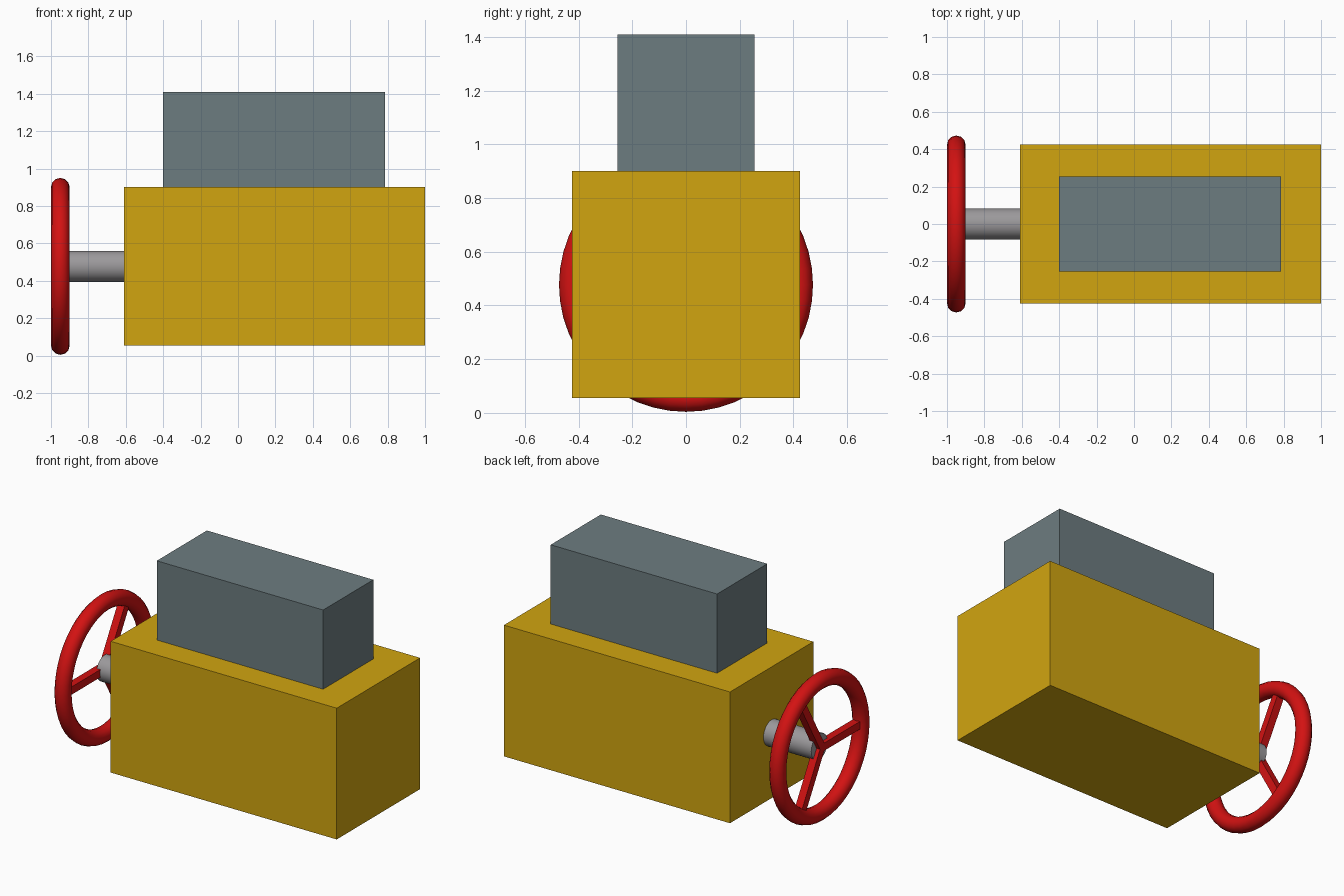
import bpy, math
from mathutils import Vector

if "Cube" in bpy.data.objects:
    bpy.data.objects.remove(bpy.data.objects["Cube"])


def material(name, rgb):
    m = bpy.data.materials.new(name)
    m.diffuse_color = (*rgb, 1)
    m.use_nodes = True
    m.node_tree.nodes["Principled BSDF"].inputs["Base Color"].default_value = m.diffuse_color
    return m


yellow = material("yellow", (0.64, 0.375, 0.005))
slate = material("slate grey", (0.152, 0.202, 0.216))
red = material("red", (0.65, 0.006, 0.006))
steel = material("steel grey", (0.33, 0.32, 0.33))


def finish(name, mat, smooth=False):
    ob = bpy.context.object
    ob.name = name
    ob.data.materials.append(mat)
    if smooth:
        bpy.ops.object.shade_smooth_by_angle(angle=math.radians(40))
    return ob


def box(name, lo, hi, mat):
    lo, hi = Vector(lo), Vector(hi)
    bpy.ops.mesh.primitive_cube_add(size=1, location=(lo + hi) / 2)
    bpy.context.object.scale = hi - lo
    return finish(name, mat)


# Main body and the upper block
box("valve_body", (-0.61, -0.424, 0.055), (1.0, 0.424, 0.90), yellow)
box("upper_block", (-0.40, -0.255, 0.90), (0.785, 0.255, 1.41), slate)

# Shaft from the body to the wheel centre
cx, cz = -0.95, 0.477
bpy.ops.mesh.primitive_cylinder_add(vertices=32, radius=0.083, depth=0.35,
                                    location=(cx + 0.175, 0, cz),
                                    rotation=(0, math.pi / 2, 0))
finish("shaft", steel, True)

# Hand wheel rim
bpy.ops.mesh.primitive_torus_add(major_segments=48, minor_segments=12,
                                 major_radius=0.423, minor_radius=0.05,
                                 location=(cx, 0, cz),
                                 rotation=(0, math.pi / 2, 0))
finish("wheel_rim", red, True)

# Three spokes, the first pointing to the front
length = 0.423
for i in range(3):
    a = math.pi + i * math.tau / 3
    bpy.ops.mesh.primitive_cube_add(
        size=1, rotation=(a, 0, 0),
        location=(cx, math.cos(a) * length / 2, cz + math.sin(a) * length / 2))
    bpy.context.object.scale = (0.05, length, 0.05)
    finish(f"wheel_spoke_{i + 1}", red)
